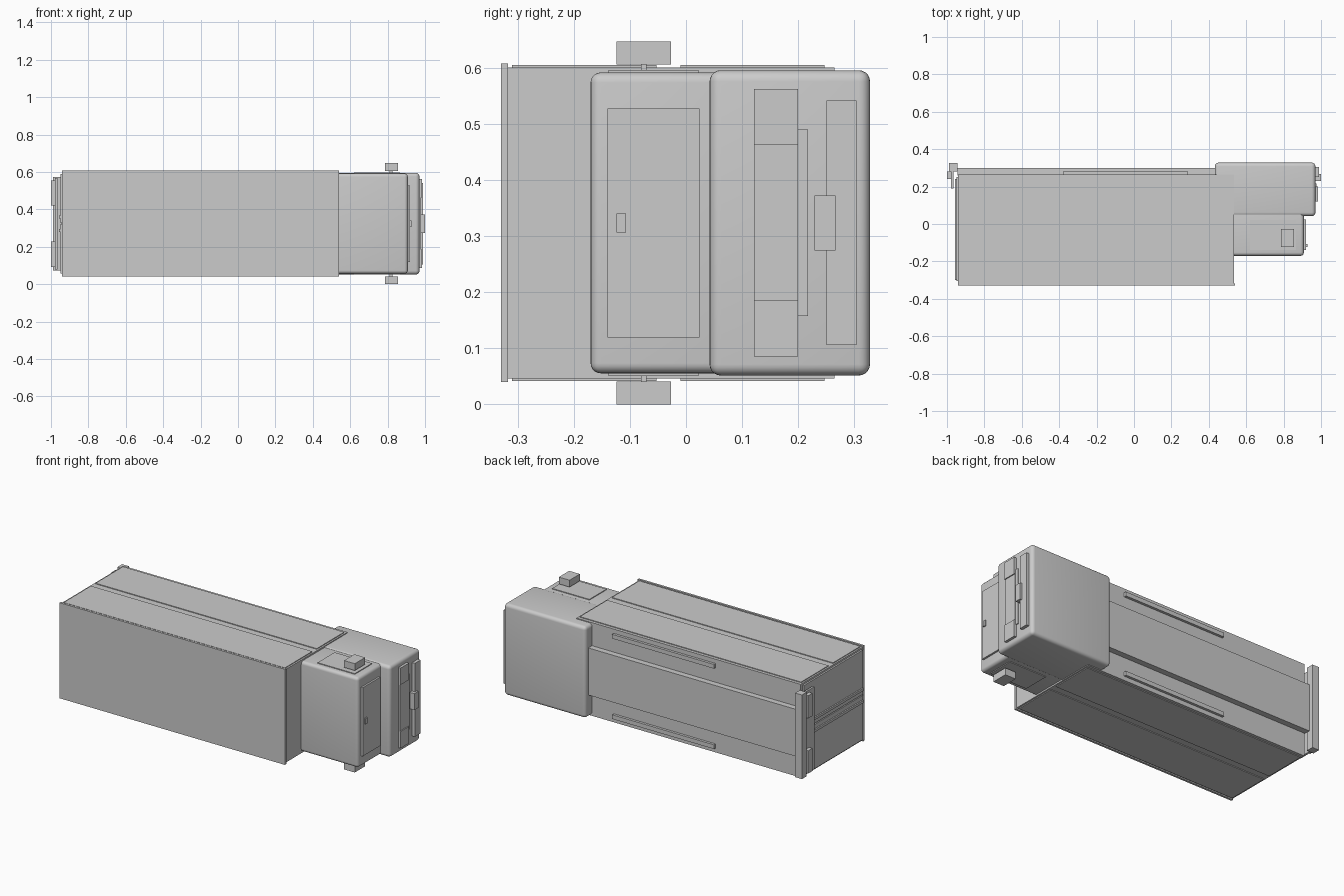
import bpy

MID = 0.3235  # the truck lies on its side: z is its width, +y its underside


def box(name, x, y, z, bevel=0.0):
    bpy.ops.mesh.primitive_cube_add(
        size=1, location=(sum(x) / 2, sum(y) / 2, sum(z) / 2))
    ob = bpy.context.object
    ob.name = name
    ob.scale = (x[1] - x[0], y[1] - y[0], z[1] - z[0])
    bpy.ops.object.transform_apply(location=False, rotation=False, scale=True)
    if bevel:
        m = ob.modifiers.new("Bevel", 'BEVEL')
        m.width = bevel
        m.segments = 5
        bpy.ops.object.modifier_apply(modifier=m.name)
        bpy.ops.object.shade_smooth_by_angle()
    return ob


def centred(name, x, y, half, bevel=0.0):
    return box(name, x, y, (MID - half, MID + half), bevel)


def pair(name, x, y, z):
    # one part on each side of the truck
    box(name + "_left", x, y, z)
    box(name + "_right", x, y, (2 * MID - z[1], 2 * MID - z[0]))


# cargo body
centred("cargo_box", (-0.94, 0.535), (-0.32, 0.265), 0.277)
centred("cargo_roof", (-0.942, 0.54), (-0.33, -0.317), 0.284)
for i, y in enumerate([(-0.31, -0.053), (-0.01, 0.247)]):
    pair("side_panel_%d" % i, (-0.93, 0.525), y, (0.595, 0.605))
centred("chassis", (-0.945, 0.45), (0.26, 0.30), 0.14)
pair("side_rail", (-0.38, 0.29), (0.26, 0.28), (0.55, 0.575))

# rear doors and lock rods
pair("rear_door", (-0.95, -0.935), (-0.305, 0.25), (MID + 0.003, 0.59))
pair("lock_rod", (-0.958, -0.945), (-0.30, 0.24), (0.352, 0.367))

# rear bumper and lights
centred("rear_bumper", (-0.99, -0.945), (0.28, 0.325), 0.25)
centred("rear_light_bar", (-0.978, -0.966), (0.19, 0.285), 0.245)
pair("rear_light", (-1.0, -0.972), (0.24, 0.28), (0.42, 0.555))

# cab
centred("cab_lower", (0.432, 0.97), (0.042, 0.328), 0.272, 0.02)
centred("cab_upper", (0.50, 0.908), (-0.17, 0.09), 0.268, 0.018)
centred("windscreen", (0.90, 0.919), (-0.14, 0.024), 0.204)
box("cab_mirror", (0.915, 0.927), (-0.124, -0.107), (0.306, 0.34))
pair("side_window", (0.62, 0.865), (-0.138, 0.022), (0.585, 0.596))
pair("mirror_arm", (0.81, 0.825), (-0.08, -0.07), (0.585, 0.61))
pair("side_mirror", (0.785, 0.855), (-0.124, -0.027), (0.606, 0.647))

# front details
centred("grille", (0.96, 0.975), (0.122, 0.217), 0.166)
centred("grille_insert", (0.965, 0.979), (0.122, 0.20), 0.14)
pair("headlight", (0.96, 0.985), (0.121, 0.20), (0.462, 0.562))
centred("front_bumper", (0.96, 0.989), (0.25, 0.304), 0.218)
centred("front_plate", (0.965, 1.0), (0.229, 0.266), 0.049)
